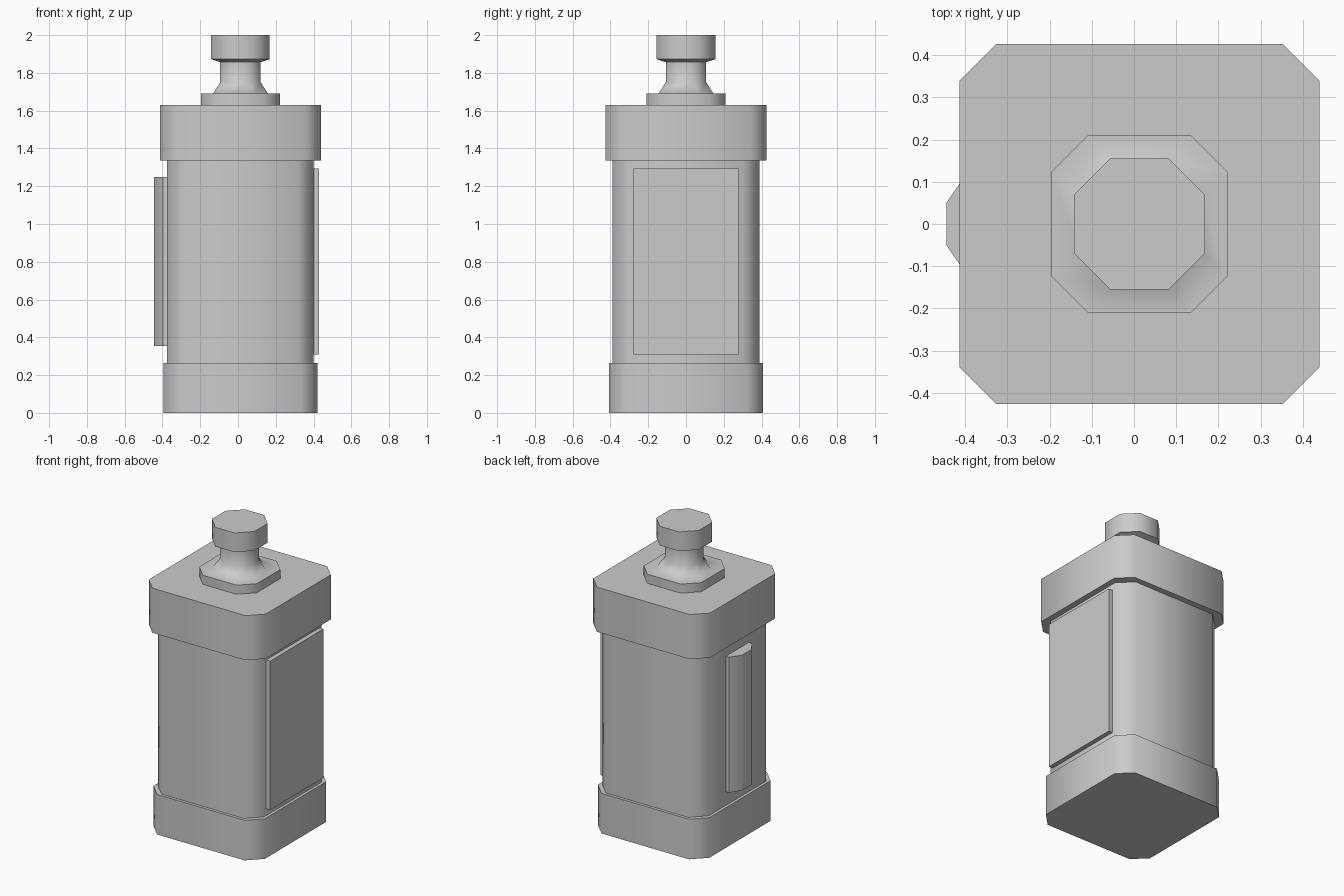
import bpy, bmesh
from math import radians

if "Cube" in bpy.data.objects:
    bpy.data.objects.remove(bpy.data.objects["Cube"])

CX = 0.013  # main axis of the bottle sits slightly right of the centre
CUT = 0.087  # corner chamfer shared by the large blocks


def octagon(half, cut):
    f = half - cut
    return [(CX + x, y) for x, y in
            [(half, -f), (half, f), (f, half), (-f, half),
             (-half, f), (-half, -f), (-f, -half), (f, -half)]]


def loft(name, rings, angle=50):
    """Skin a stack of (outline, z) rings and close both ends."""
    bm = bmesh.new()
    loops = [[bm.verts.new((x, y, z)) for x, y in pts] for pts, z in rings]
    for a, b in zip(loops, loops[1:]):
        n = len(a)
        for i in range(n):
            j = (i + 1) % n
            bm.faces.new((a[i], a[j], b[j], b[i]))
    bm.faces.new(loops[0][::-1])
    bm.faces.new(loops[-1])
    bmesh.ops.recalc_face_normals(bm, faces=bm.faces)
    mesh = bpy.data.meshes.new(name)
    bm.to_mesh(mesh)
    bm.free()
    obj = bpy.data.objects.new(name, mesh)
    bpy.context.collection.objects.link(obj)
    bpy.ops.object.select_all(action='DESELECT')
    obj.select_set(True)
    bpy.context.view_layer.objects.active = obj
    bpy.ops.object.shade_smooth_by_angle(angle=radians(angle))
    return obj


# Chamfered square blocks: name, half width, bottom, top
for name, half, z0, z1 in [("base", 0.407, 0, 0.265),
                           ("body", 0.388, 0.265, 1.335),
                           ("cap", 0.427, 1.335, 1.63)]:
    loft(name, [(octagon(half, CUT), z0), (octagon(half, CUT), z1)])

# Collar, flared neck and knob in one stacked profile: half width, cut, z
profile = [(0.21, CUT, 1.63), (0.21, CUT, 1.69), (0.146, 0.078, 1.69),
           (0.107, 0.058, 1.75), (0.107, 0.058, 1.857),
           (0.155, 0.085, 1.873), (0.155, 0.085, 2.0)]
loft("neck_and_knob", [(octagon(h, c), z) for h, c, z in profile], 60)

# Thin raised panel on the right side
panel = [(0.39, -0.278), (0.43, -0.278), (0.43, 0.278), (0.39, 0.278)]
loft("side_panel", [(panel, 0.31), (panel, 1.293)])

# Half-round vertical bar on the left side
half_bar = [(-0.36, 0.12), (-0.397, 0.12), (-0.445, 0.05)]
bar = half_bar + [(x, -y) for x, y in reversed(half_bar)]
loft("side_bar", [(bar, 0.355), (bar, 1.25)])
